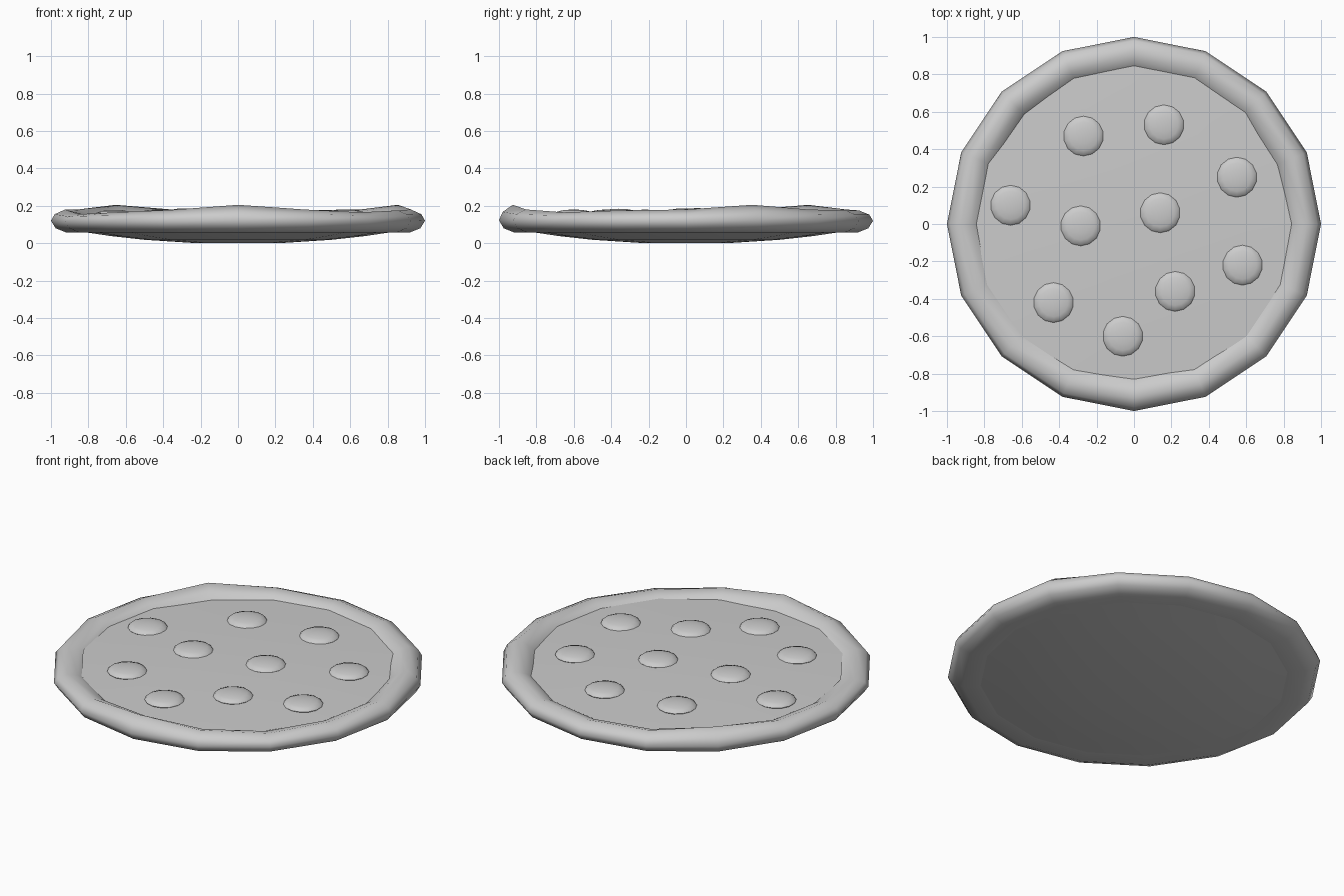
import bpy, bmesh
from math import sin, cos, pi

cube = bpy.data.objects.get("Cube")
if cube:
    bpy.data.objects.remove(cube)

SIDES = 16

grey = bpy.data.materials.new("plain grey")
grey.use_nodes = True
grey.diffuse_color = (0.6, 0.6, 0.6, 1)
grey.node_tree.nodes["Principled BSDF"].inputs["Base Color"].default_value = (0.6, 0.6, 0.6, 1)


def finish(name, bm, angle=1.2):
    bmesh.ops.recalc_face_normals(bm, faces=bm.faces)
    mesh = bpy.data.meshes.new(name)
    bm.to_mesh(mesh)
    bm.free()
    mesh.materials.append(grey)
    obj = bpy.data.objects.new(name, mesh)
    bpy.context.collection.objects.link(obj)
    bpy.ops.object.select_all(action='DESELECT')
    obj.select_set(True)
    bpy.context.view_layer.objects.active = obj
    bpy.ops.object.shade_smooth_by_angle(angle=angle)
    return obj


def ring(bm, r, height):
    """One loop of vertices, starting at the front; height is called per vertex."""
    return [bm.verts.new((r * sin(2 * pi * i / SIDES), -r * cos(2 * pi * i / SIDES), height(i)))
            for i in range(SIDES)]


def bridge(bm, a, b):
    for i in range(SIDES):
        j = (i + 1) % SIDES
        bm.faces.new((a[i], a[j], b[j], b[i]))


# Crust: a closed tube whose crest rises and dips around the rim
crest = [0.205, 0.18, 0.165, 0.175, 0.18, 0.205, 0.18, 0.175,
         0.175, 0.18, 0.205, 0.18, 0.18, 0.155, 0.165, 0.178]
section = [(0.8, 0.06, 0), (0.92, 0.058, 0), (0.975, 0.08, 0), (1.0, 0.12, 0.1),
           (0.98, 0.155, 0.5), (0.925, 0.18, 1), (0.87, 0.162, 0.6), (0.81, 0.125, 0.2)]
bm = bmesh.new()
loops = [ring(bm, r, lambda i: z + w * (crest[i] - 0.18)) for r, z, w in section]
for k, loop in enumerate(loops):
    bridge(bm, loop, loops[(k + 1) % len(loops)])
finish("crust", bm)


# Base and filling: shallow domes, one bulging down and one up
def dome(name, centre, profile):
    bm = bmesh.new()
    tip = bm.verts.new((0, 0, centre))
    loops = [ring(bm, r, lambda i: z) for r, z in profile]
    for i in range(SIDES):
        bm.faces.new((tip, loops[0][i], loops[0][(i + 1) % SIDES]))
    for a, b in zip(loops, loops[1:]):
        bridge(bm, a, b)
    obj = finish(name, bm)
    return obj


base = dome("base", 0, [(0.25, 0.002), (0.5, 0.018), (0.68, 0.038), (0.84, 0.062)])
# The base is an open shell, so its faces must point down
if base.data.polygons[0].normal.z > 0:
    base.data.flip_normals()
filling = dome("filling", 0.163, [(0.3, 0.161), (0.6, 0.154), (0.85, 0.145)])
if filling.data.polygons[0].normal.z < 0:
    filling.data.flip_normals()

# Toppings: flattened balls half sunk into the filling
spots = [(-0.27, 0.47), (0.16, 0.53), (0.55, 0.25), (-0.66, 0.1), (-0.285, -0.01),
         (0.14, 0.06), (0.58, -0.22), (0.22, -0.36), (-0.43, -0.42), (-0.06, -0.6)]
for n, (x, y) in enumerate(spots, 1):
    bm = bmesh.new()
    bmesh.ops.create_uvsphere(bm, u_segments=14, v_segments=8, radius=1)
    bmesh.ops.scale(bm, vec=(0.107, 0.107, 0.025), verts=bm.verts)
    z = 0.163 - 0.022 * (x * x + y * y)
    bmesh.ops.translate(bm, vec=(x, y, z), verts=bm.verts)
    finish(f"topping_{n}", bm)
